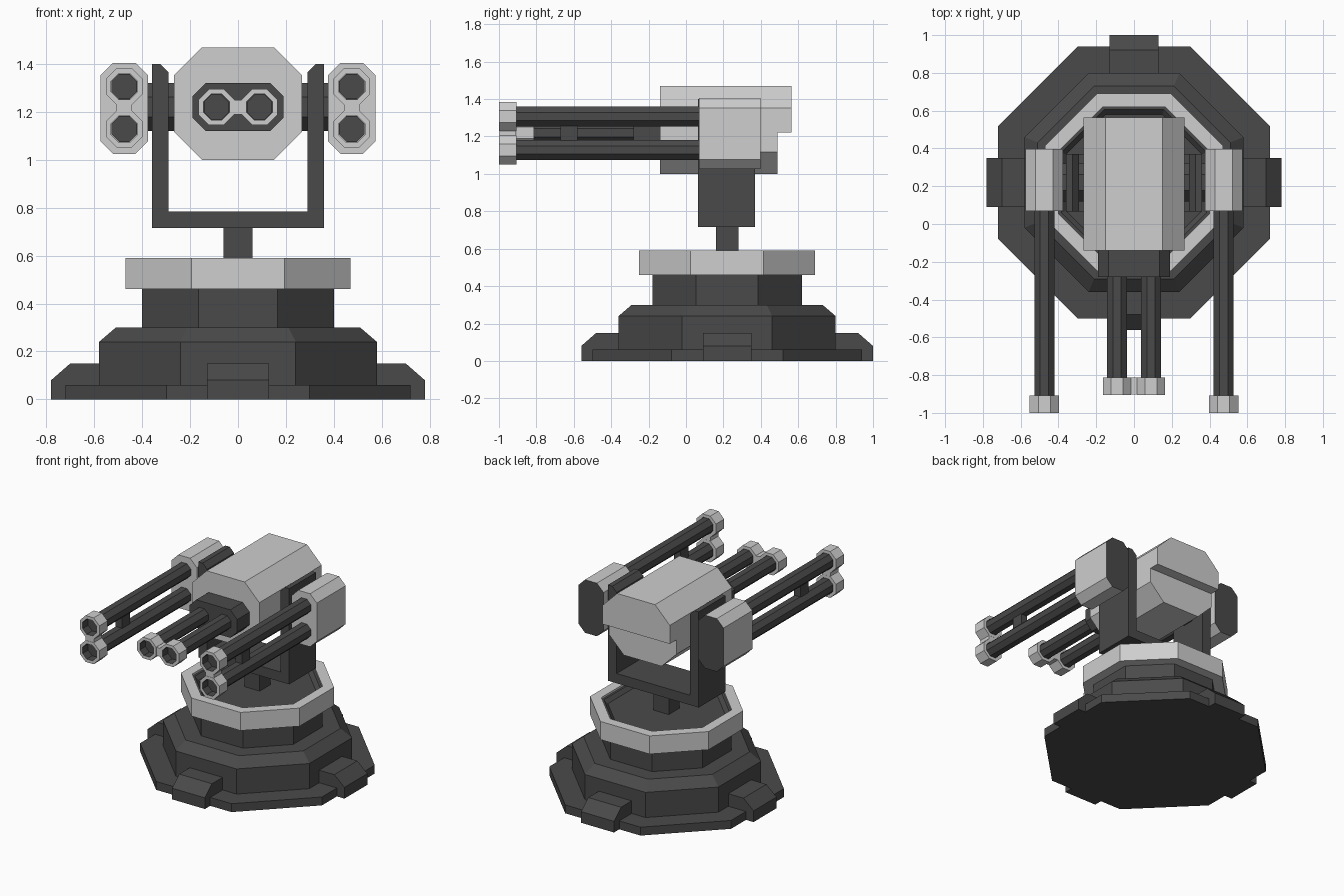
import bpy, bmesh, math

if "Cube" in bpy.data.objects:
    bpy.data.objects.remove(bpy.data.objects["Cube"])

CY = 0.22   # turret axis in y
CZ = 1.22   # gun axis height


def material(name, v):
    m = bpy.data.materials.new(name)
    m.diffuse_color = (v, v, v, 1)
    m.use_nodes = True
    m.node_tree.nodes["Principled BSDF"].inputs["Base Color"].default_value = m.diffuse_color
    return m


DARK = material("dark grey", 0.068)
LIGHT = material("light grey", 0.62)


def make(name, verts, faces, *mats):
    me = bpy.data.meshes.new(name)
    me.from_pydata(verts, [], faces)
    bm = bmesh.new()
    bm.from_mesh(me)
    bmesh.ops.recalc_face_normals(bm, faces=bm.faces)
    bm.to_mesh(me)
    bm.free()
    for m in mats:
        me.materials.append(m)
    ob = bpy.data.objects.new(name, me)
    bpy.context.collection.objects.link(ob)
    return ob


def oct_pts(apothem, cx=0, cy=0):
    r = apothem / math.cos(math.pi / 8)
    return [(cx + r * math.cos(math.pi / 8 + i * math.pi / 4),
             cy + r * math.sin(math.pi / 8 + i * math.pi / 4)) for i in range(8)]


def chamfered(hx, hz, c, cx=0, cz=CZ):
    """Rectangle with cut corners."""
    pts = []
    for sx, sz in ((1, 1), (-1, 1), (-1, -1), (1, -1)):
        pair = [(cx + sx * hx, cz + sz * (hz - c)), (cx + sx * (hx - c), cz + sz * hz)]
        pts += pair if sx * sz > 0 else pair[::-1]
    return pts


def place(p, t, axis):
    return {'x': (t, p[0], p[1]), 'y': (p[0], t, p[1]), 'z': (p[0], p[1], t)}[axis]


def loft(name, sections, axis, mat, closed=False, *more):
    """Skin outlines [(points, position)]; closed joins last to first, else capped."""
    n, k = len(sections[0][0]), len(sections)
    verts = [place(p, t, axis) for pts, t in sections for p in pts]
    faces = []
    for s in range(k if closed else k - 1):
        a, b = s * n, ((s + 1) % k) * n
        faces += [(a + i, a + (i + 1) % n, b + (i + 1) % n, b + i) for i in range(n)]
    if not closed:
        faces += [tuple(range(n)), tuple(range((k - 1) * n, k * n))]
    return make(name, verts, faces, mat, *more)


def prism(name, pts, a, b, axis, mat, *more):
    return loft(name, [(pts, a), (pts, b)], axis, mat, False, *more)


def box(name, x0, x1, y0, y1, z0, z1, mat):
    return prism(name, [(x0, y0), (x1, y0), (x1, y1), (x0, y1)], z0, z1, 'z', mat)


def tower(name, rings, mat):
    return loft(name, [(oct_pts(r, 0, CY), z) for r, z in rings], 'z', mat)


# Stepped octagonal base
tower("base_plate", [(0.72, 0), (0.72, 0.06)], DARK)
tower("base_tier", [(0.58, 0.06), (0.58, 0.24), (0.51, 0.30)], DARK)
tower("turntable", [(0.40, 0.30), (0.40, 0.575), (0.385, 0.575), (0.36, 0.55)], DARK)
loft("turntable_ring", [(oct_pts(r, 0, CY), z) for r, z in
                        ((0.47, 0.46), (0.47, 0.59), (0.40, 0.59), (0.40, 0.46))],
     'z', LIGHT, True)

# Four feet around the base
foot = [(0.50, 0), (0.78, 0), (0.78, 0.08), (0.70, 0.15), (0.50, 0.15)]
for i in range(4):
    f = prism("foot", foot, -0.13, 0.13, 'y', DARK)
    f.rotation_euler.z = i * math.pi / 2
    f.location.y = CY

# Column and U-shaped yoke
box("column", -0.06, 0.06, CY - 0.06, CY + 0.06, 0.54, 0.73, DARK)
half = [(0.36, 0.715), (0.36, 1.40), (0.325, 1.40), (0.29, 1.365), (0.29, 0.785)]
prism("yoke", half + [(-x, z) for x, z in reversed(half)], 0.065, 0.37, 'y', DARK)
prism("axle", oct_pts(0.10, CY, CZ), -0.40, 0.40, 'x', DARK)

# Head: octagonal body, lower half stepped in at the back
ZC, HH, HW, CH = 1.235, 0.235, 0.267, 0.117
top = [(HW, CZ), (HW, ZC + HH - CH), (HW - CH, ZC + HH)]
low = [(HW, CZ), (HW, ZC - HH + CH), (HW - CH, ZC - HH)]
for name, prof, back in (("head_upper", top, 0.565), ("head_lower", low, 0.49)):
    prism(name, prof + [(-x, z) for x, z in reversed(prof)], -0.14, back, 'y', LIGHT)
prism("gun_collar", chamfered(0.19, 0.10, 0.055), -0.28, -0.13, 'y', DARK)


def gun(name, x, z, r, tip, back, rim):
    """Barrel with a hollow muzzle whose bore is dark."""
    prism(name + "_barrel", oct_pts(r, x, z), tip + 0.06, back, 'y', DARK)
    m = loft(name + "_muzzle", [(oct_pts(q, x, z), y) for q, y in
                                ((rim, tip + 0.093), (rim, tip), (r + 0.002, tip),
                                 (r + 0.002, tip + 0.093))], 'y', LIGHT, True, DARK)
    for p in m.data.polygons:
        d = math.hypot(p.center.x - x, p.center.z - z)
        if abs(p.normal.y) < 0.5 and d < (r + rim) / 2:
            p.material_index = 1


# Central twin guns
for s in (-1, 1):
    gun("centre", s * 0.09, CZ, 0.052, -0.905, -0.2, 0.075)
box("centre_muzzle_bridge", -0.03, 0.03, -0.903, -0.812, CZ - 0.03, CZ + 0.03, LIGHT)

# Side pods with stacked twin guns
for s in (-1, 1):
    x = s * 0.475
    pod = prism("side_pod", chamfered(0.10, 0.19, 0.053, x, 1.215), 0.07, 0.397, 'y', LIGHT, DARK)
    for p in pod.data.polygons:
        if p.normal.y > 0.9:
            p.material_index = 1
    for z in (1.306, 1.128):
        gun("side", x, z, 0.053, -1.0, 0.1, 0.077)
    box("side_muzzle_bridge", x - 0.032, x + 0.032, -0.998, -0.908, 1.19, 1.245, LIGHT)
    box("side_barrel_strut", x - 0.025, x + 0.025, -0.67, -0.58, 1.15, 1.28, DARK)
